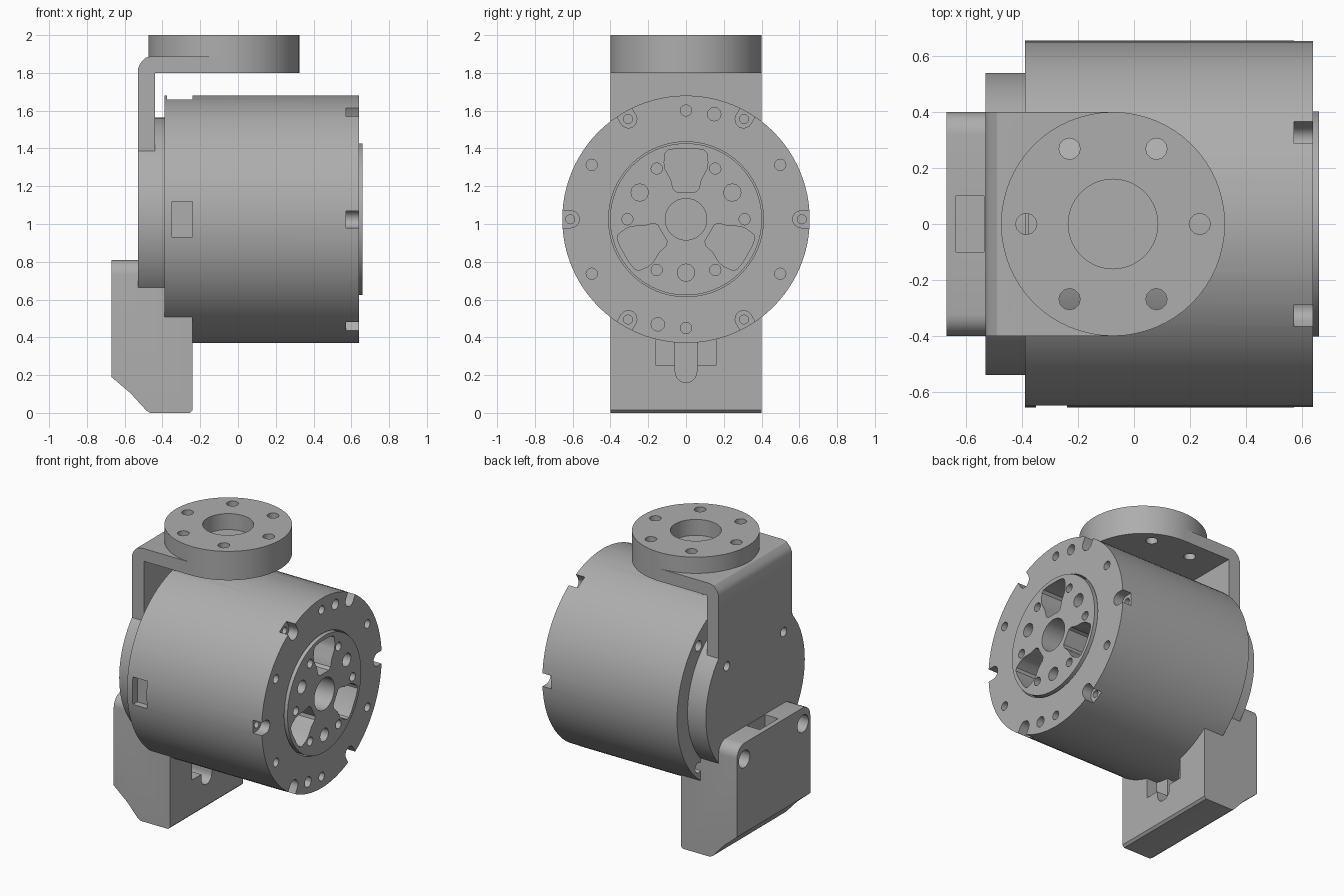
import bpy, bmesh, math
from mathutils import Matrix, Vector

if "Cube" in bpy.data.objects:
    bpy.data.objects.remove(bpy.data.objects["Cube"])

CZ = 1.025  # height of the main axis
grey = bpy.data.materials.new("machined_grey")
grey.diffuse_color = (0.42, 0.42, 0.42, 1)
grey.use_nodes = True
grey.node_tree.nodes["Principled BSDF"].inputs["Base Color"].default_value = grey.diffuse_color


def make(name, bm):
    bmesh.ops.recalc_face_normals(bm, faces=bm.faces[:])
    me = bpy.data.meshes.new(name)
    bm.to_mesh(me)
    bm.free()
    me.materials.append(grey)
    ob = bpy.data.objects.new(name, me)
    bpy.context.collection.objects.link(ob)
    return ob


def cyl(name, axis, a, b, r, c=(0, 0), n=96):
    """Cylinder from a to b along X (c = y, z) or Z (c = x, y)."""
    bm = bmesh.new()
    bmesh.ops.create_cone(bm, cap_ends=True, segments=n, radius1=r, radius2=r, depth=b - a)
    m = (a + b) / 2
    if axis == 'X':
        mat = Matrix.Translation((m, c[0], c[1])) @ Matrix.Rotation(math.pi / 2, 4, 'Y')
    else:
        mat = Matrix.Translation((c[0], c[1], m))
    bmesh.ops.transform(bm, matrix=mat, verts=bm.verts[:])
    return make(name, bm)


def prism(name, pts, vec):
    """Extrude a closed 3D outline along vec."""
    bm = bmesh.new()
    f = bm.faces.new([bm.verts.new(p) for p in pts])
    ext = bmesh.ops.extrude_face_region(bm, geom=[f])
    vs = [g for g in ext["geom"] if isinstance(g, bmesh.types.BMVert)]
    bmesh.ops.translate(bm, vec=vec, verts=vs)
    return make(name, bm)


def box(x0, x1, y0, y1, z0, z1):
    return prism("cutter", [(x0, y0, z0), (x1, y0, z0), (x1, y1, z0), (x0, y1, z0)], (0, 0, z1 - z0))


def polar(r, deg):
    a = math.radians(deg)
    return (r * math.cos(a), CZ + r * math.sin(a))


def hole(r, c, a, b, n=12, axis='X'):
    return cyl("cutter", axis, a, b, r, c, n)


def cut(ob, cutters):
    for c in cutters:
        m = ob.modifiers.new("cut", 'BOOLEAN')
        m.operation, m.solver, m.object = 'DIFFERENCE', 'EXACT', c
    me = bpy.data.meshes.new_from_object(ob.evaluated_get(bpy.context.evaluated_depsgraph_get()))
    ob.modifiers.clear()
    ob.data = me
    for c in cutters:
        bpy.data.objects.remove(c)


# Main housing with a bore for the output flange
housing = cyl("housing", 'X', -0.39, 0.64, 0.655, (0, CZ))
cuts = [hole(0.41, (0, CZ), 0.3, 0.8, 64)]
for d in (30, 90, 150, 210, 270, 330):
    cuts.append(hole(0.03, polar(0.576, d), 0.54, 0.7))
for d in (75, 255):
    cuts.append(hole(0.036, polar(0.576, d), 0.54, 0.7))
# U-shaped rim notches with a screw hole in each
for d in range(0, 360, 60):
    outline = [(0.61 + 0.045 * math.cos(t), 0.045 * math.sin(t))
               for t in [math.pi / 2 + math.pi * i / 8 for i in range(9)]]
    outline += [(0.72, -0.045), (0.72, 0.045)]
    rot = Matrix.Rotation(math.radians(d), 3, 'X')
    pts = [rot @ Vector((0.572, r, s)) + Vector((0, 0, CZ)) for r, s in outline]
    cuts.append(prism("cutter", pts, (0.2, 0, 0)))
    cuts.append(hole(0.024, polar(0.613, d), 0.48, 0.6))
# Rear screw holes, side window and shallow top flat
for d in (45, 135, 225, 315):
    cuts.append(hole(0.036, polar(0.595, d), -0.5, -0.28))
cuts.append(box(-0.35, -0.24, -0.8, -0.6, 0.93, 1.12))
cuts.append(box(-0.375, -0.24, -0.3, 0.3, 1.658, 1.8))
cut(housing, cuts)

# Output flange with bolt pattern and three pockets
output = cyl("output_flange", 'X', 0.25, 0.66, 0.402, (0, CZ))
cuts = [hole(0.11, (0, CZ), 0.42, 0.8, 32)]
cuts += [hole(0.03, polar(0.31, d), 0.54, 0.8) for d in range(0, 360, 60)]
cuts += [hole(0.046, polar(0.283, d), 0.5, 0.8) for d in (30, 150, 270)]
half = [(0.05, 0.145), (0.068, 0.16), (0.08, 0.21), (0.11, 0.265), (0.116, 0.3),
        (0.11, 0.35), (0.095, 0.366), (0.05, 0.374)]
pocket = half + [(-y, z) for y, z in reversed(half)]
for d in (0, 120, 240):
    rot = Matrix.Rotation(math.radians(d), 3, 'X')
    pts = [rot @ Vector((0.45, y, z)) + Vector((0, 0, CZ)) for y, z in pocket]
    cuts.append(prism("cutter", pts, (0.4, 0, 0)))
cut(output, cuts)

# Rear cover
cover = cyl("rear_cover", 'X', -0.53, -0.385, 0.54, (0, CZ))
cut(cover, [hole(0.032, (s * 0.31, 1.30), -0.6, -0.43) for s in (-1, 1)])

# Base block
prof = [(-0.67, 0.81), (-0.67, 0.19), (-0.57, 0.105), (-0.485, 0.012), (-0.465, 0),
        (-0.255, 0), (-0.24, 0.015), (-0.24, 0.7), (-0.32, 0.81)]
block = prism("base_block", [(x, -0.4, z) for x, z in prof], (0, 0.8, 0))
bm = bmesh.new()
bm.from_mesh(block.data)
corners = [e for e in bm.edges if all(v.co.z > 0.8 for v in e.verts)
           and abs(e.verts[0].co.y - e.verts[1].co.y) < 0.01]
bmesh.ops.bevel(bm, geom=corners, offset=0.08, segments=6, profile=0.5, affect='EDGES')
bm.to_mesh(block.data)
bm.free()
cuts = [hole(0.06, (s * 0.32, 0.70), -0.8, -0.55, 20) for s in (-1, 1)]
cuts.append(box(-0.635, -0.535, -0.1, 0.1, 0.71, 0.9))       # top notch
cuts.append(box(-0.32, -0.1, -0.16, 0.16, 0.25, 0.6))        # front recess
slot = [(0.057 * math.cos(t), 0.217 + 0.057 * math.sin(t))
        for t in [math.pi + math.pi * i / 10 for i in range(11)]]
slot += [(0.057, 0.55), (-0.057, 0.55)]
cuts.append(prism("cutter", [(-0.42, y, z) for y, z in slot], (0.4, 0, 0)))
cut(block, cuts)


# Bolt holes shared by the bracket and the mounting flange
FX = -0.075


def bolts():
    return [hole(0.038, (FX + 0.31 * math.cos(math.radians(d)), 0.31 * math.sin(math.radians(d))),
                 1.7, 2.1, 12, 'Z') for d in range(0, 360, 60)]


# Bent bracket seated on the rear cover
prof = [(-0.53, 1.38), (-0.53, 1.82), (-0.518, 1.85), (-0.49, 1.88), (-0.46, 1.888),
        (-0.08, 1.888), (-0.08, 1.8), (-0.44, 1.8), (-0.44, 1.38)]
bracket = prism("bracket", [(x, -0.4, z) for x, z in prof], (0, 0.8, 0))
cut(bracket, bolts() + [hole(0.54, (0, CZ), -0.7, -0.3, 96)])

# Mounting flange on top
mount = cyl("mounting_flange", 'Z', 1.8, 2.0, 0.4, (FX, 0), 64)
cut(mount, bolts() + [hole(0.16, (FX, 0), 1.89, 2.1, 40, 'Z')])

# Smooth curved walls, keep edges sharp
bpy.ops.object.select_all(action='SELECT')
bpy.context.view_layer.objects.active = housing
bpy.ops.object.shade_smooth_by_angle(angle=math.radians(32))
